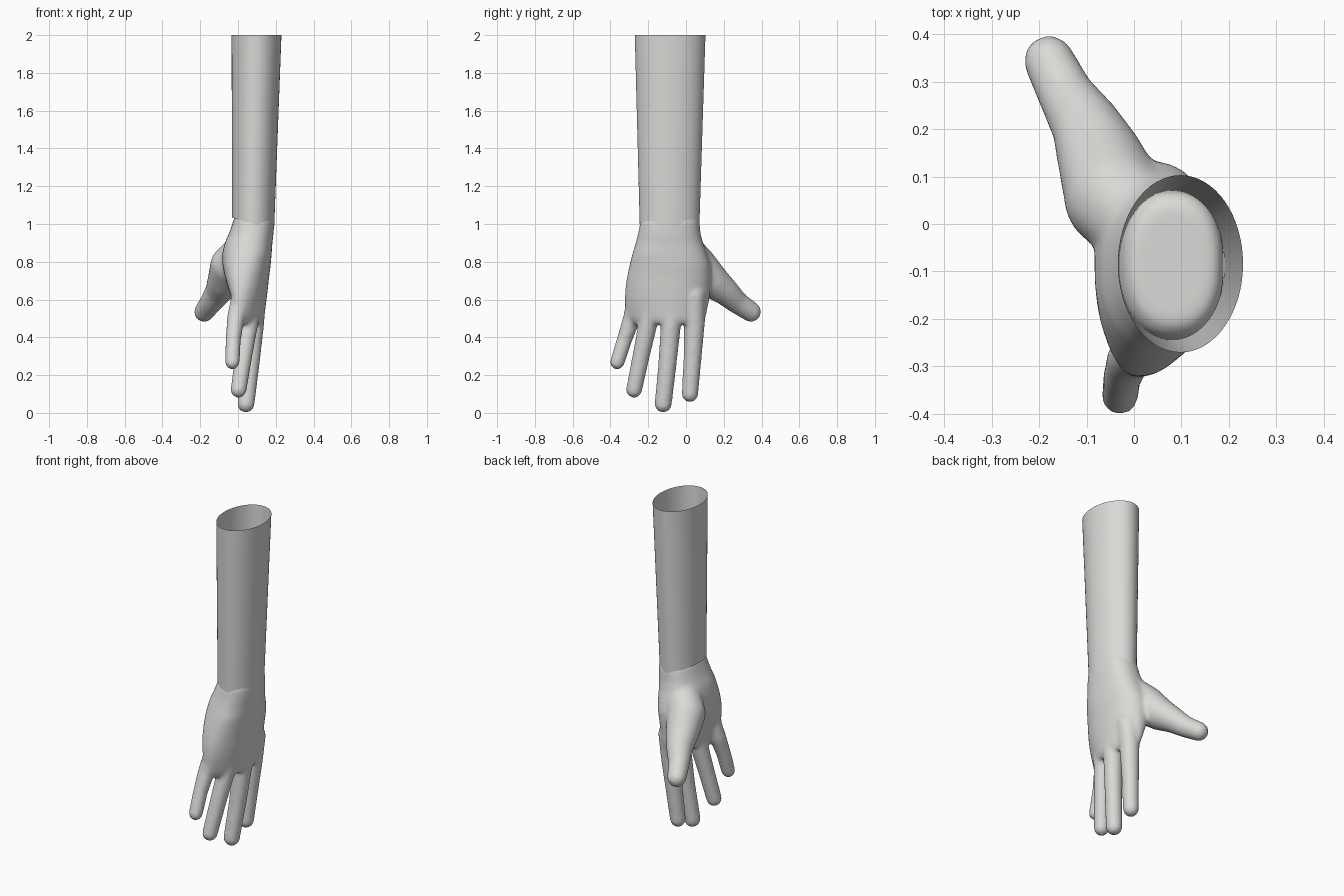
import bpy, bmesh, math
from mathutils import Vector

if "Cube" in bpy.data.objects:
    bpy.data.objects.remove(bpy.data.objects["Cube"])

skin = bpy.data.materials.new("light grey")
skin.diffuse_color = (0.70, 0.70, 0.68, 1)
skin.use_nodes = True
skin.node_tree.nodes["Principled BSDF"].inputs["Base Color"].default_value = skin.diffuse_color


def finish(bm, name):
    mesh = bpy.data.meshes.new(name)
    bm.to_mesh(mesh)
    bm.free()
    mesh.materials.append(skin)
    obj = bpy.data.objects.new(name, mesh)
    bpy.context.collection.objects.link(obj)
    return obj


def bridge(bm, low, high):
    n = len(low)
    for i in range(n):
        j = (i + 1) % n
        bm.faces.new((low[i], low[j], high[j], high[i]))


def ball_chain(bm, balls):
    """Rounded limb: hull around each neighbouring pair of balls (x, y, z, r)."""
    for a, b in zip(balls, balls[1:]):
        part = bmesh.new()
        for x, y, z, r in (a, b):
            ball = bmesh.ops.create_icosphere(part, subdivisions=3, radius=r)
            bmesh.ops.translate(part, verts=ball["verts"], vec=Vector((x, y, z)))
        for f in list(part.faces):
            part.faces.remove(f)
        hull = bmesh.ops.convex_hull(part, input=part.verts)
        loose = [v for v in part.verts if not v.link_faces]
        bmesh.ops.delete(part, geom=loose, context="VERTS")
        bmesh.ops.recalc_face_normals(part, faces=part.faces)
        temp = bpy.data.meshes.new("temp")
        part.to_mesh(temp)
        part.free()
        bm.from_mesh(temp)
        bpy.data.meshes.remove(temp)


# Forearm: open tapered oval tube with a slanted lower rim
N = 64
bm = bmesh.new()
rings = []
for cx, cy, rx, ry, top in ((0.08, -0.087, 0.111, 0.158, False),
                            (0.098, -0.084, 0.132, 0.187, True)):
    ring = []
    for i in range(N):
        a = 2 * math.pi * i / N
        x = cx + rx * math.cos(a)
        z = 2.0 if top else 1.0 - 0.3 * (x - cx)
        ring.append(bm.verts.new((x, cy + ry * math.sin(a), z)))
    rings.append(ring)
bridge(bm, rings[0], rings[1])
arm = finish(bm, "forearm")
for p in arm.data.polygons:
    p.use_smooth = True

# Palm: stacked rounded sections (z, cx, cy, rx, ry, knuckle arch)
sections = [
    (0.47, 0.085, -0.105, 0.040, 0.190, 0.055),
    (0.50, 0.083, -0.105, 0.055, 0.208, 0.055),
    (0.55, 0.075, -0.105, 0.070, 0.218, 0.050),
    (0.60, 0.067, -0.100, 0.085, 0.224, 0.040),
    (0.66, 0.057, -0.097, 0.102, 0.224, 0.030),
    (0.72, 0.049, -0.090, 0.116, 0.222, 0.020),
    (0.78, 0.046, -0.084, 0.127, 0.215, 0.010),
    (0.84, 0.047, -0.086, 0.131, 0.198, 0.0),
    (0.90, 0.056, -0.088, 0.126, 0.178, 0.0),
    (0.95, 0.070, -0.088, 0.118, 0.165, 0.0),
    (1.00, 0.080, -0.086, 0.110, 0.158, 0.0),
    (1.03, 0.083, -0.084, 0.104, 0.150, 0.0),
    (1.05, 0.083, -0.084, 0.085, 0.125, 0.0),
]
bm = bmesh.new()
rings = []
for z, cx, cy, rx, ry, arch in sections:
    ring = []
    for i in range(N):
        a = 2 * math.pi * i / N
        c, s = math.cos(a), math.sin(a)
        u = math.copysign(abs(c) ** 0.85, c)
        t = math.copysign(abs(s) ** 0.85, s)
        ring.append(bm.verts.new((cx + rx * u - arch * (t - 0.2) ** 2, cy + ry * t, z)))
    rings.append(ring)
for low, high in zip(rings, rings[1:]):
    bridge(bm, low, high)
bm.faces.new(rings[0][::-1])
bm.faces.new(rings[-1])

# Fingers and thumb
limbs = {
    "little": [(0.020, -0.255, 0.62, 0.055), (-0.012, -0.287, 0.50, 0.047),
               (-0.025, -0.325, 0.39, 0.041), (-0.030, -0.364, 0.268, 0.039)],
    "ring": [(0.070, -0.175, 0.62, 0.060), (0.058, -0.200, 0.48, 0.051),
             (0.030, -0.238, 0.30, 0.046), (0.003, -0.275, 0.122, 0.043)],
    "middle": [(0.090, -0.070, 0.62, 0.060), (0.085, -0.080, 0.47, 0.054),
               (0.066, -0.098, 0.26, 0.049), (0.042, -0.121, 0.047, 0.046)],
    "index": [(0.080, 0.040, 0.62, 0.065), (0.070, 0.045, 0.47, 0.055),
              (0.055, 0.034, 0.28, 0.048), (0.040, 0.021, 0.100, 0.044)],
    "thumb": [(0.040, -0.020, 0.87, 0.100), (-0.040, 0.055, 0.78, 0.108),
              (-0.070, 0.135, 0.70, 0.092), (-0.100, 0.205, 0.645, 0.074),
              (-0.142, 0.270, 0.585, 0.060), (-0.179, 0.344, 0.535, 0.054)],
}
for balls in limbs.values():
    ball_chain(bm, balls)

# Fuse palm and fingers into one smooth skin
hand = finish(bm, "hand")
fuse = hand.modifiers.new("fuse", "REMESH")
fuse.mode = "VOXEL"
fuse.voxel_size = 0.009
fuse.use_smooth_shade = True
soften = hand.modifiers.new("soften", "SMOOTH")
soften.factor = 0.5
soften.iterations = 14
